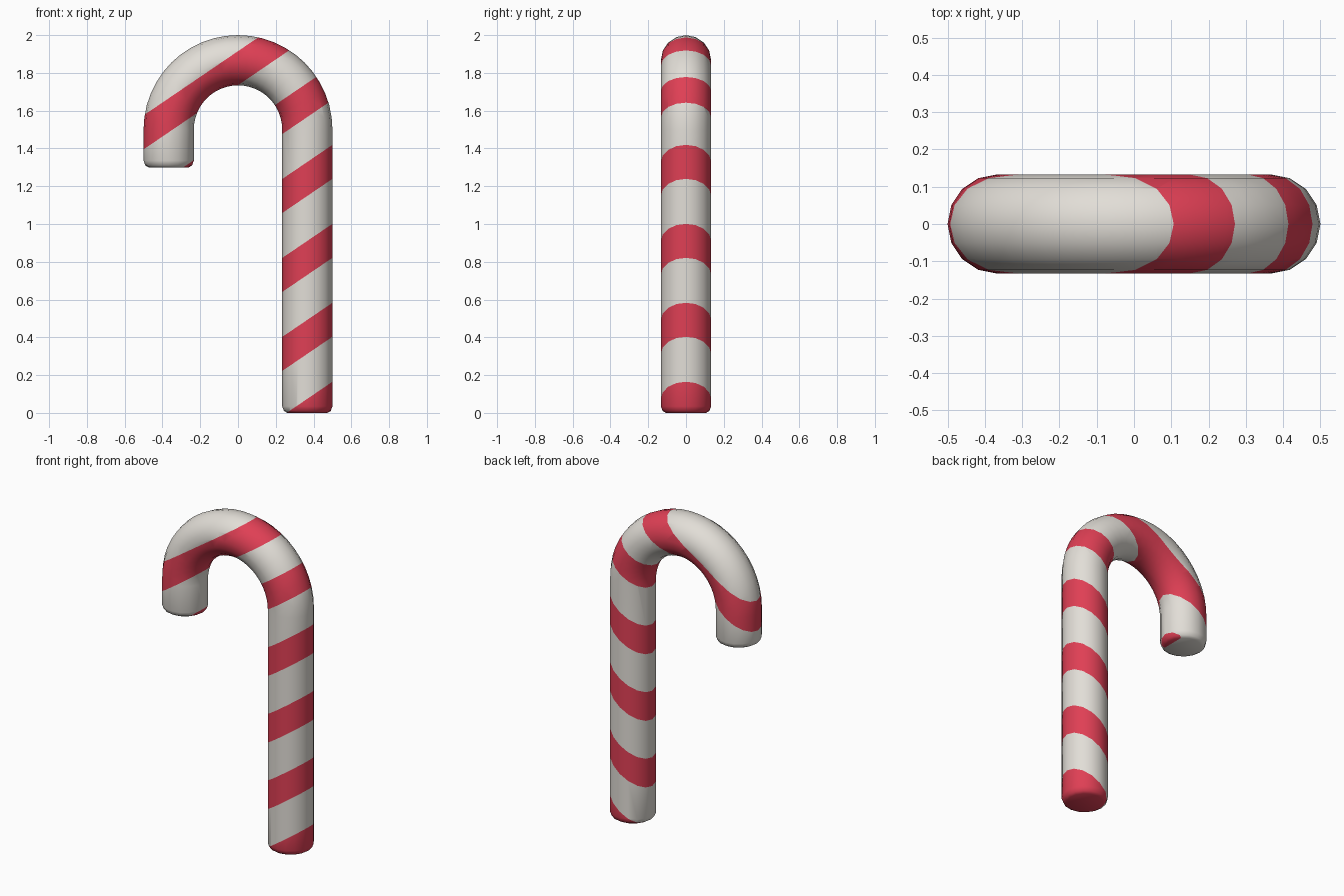
import bpy
import bmesh
from math import sin, cos, pi
from mathutils import Vector

cube = bpy.data.objects.get("Cube")
if cube:
    bpy.data.objects.remove(cube, do_unlink=True)

SIDES = 16
TUBE = 0.133         # tube radius
BEND = 0.367         # centreline radius of the hook
BEND_Z = 1.5         # height where the hook starts
TIP_Z = 1.3          # height of the hook's open end
SLOPE = 0.68         # rise of a stripe across x
FIRST, PITCH, WIDTH = -0.175, 0.418, 0.18


def make_material(name, rgb):
    mat = bpy.data.materials.new(name)
    mat.use_nodes = True
    colour = (*rgb, 1.0)
    mat.diffuse_color = colour
    mat.node_tree.nodes["Principled BSDF"].inputs["Base Color"].default_value = colour
    return mat


# Centreline stations: (centre, outward direction in the xz plane, radius)
tip = [(0.0, 0.8), (0.01, 0.93), (0.035, 1.0)]   # rounded end: height, radius factor
out = Vector((1, 0, 0))
stations = [(Vector((BEND, 0, h)), out, TUBE * f) for h, f in tip]
STEPS = 24
for i in range(STEPS + 1):
    a = pi * i / STEPS
    d = Vector((cos(a), 0, sin(a)))
    stations.append((Vector((0, 0, BEND_Z)) + d * BEND, d, TUBE))
stations += [(Vector((-BEND, 0, TIP_Z + h)), -out, TUBE * f) for h, f in reversed(tip)]

# Sweep the round section along the centreline
bm = bmesh.new()
rings = []
for centre, d, r in stations:
    ring = []
    for k in range(SIDES):
        t = 2 * pi * k / SIDES
        ring.append(bm.verts.new(centre + d * (r * cos(t)) + Vector((0, r * sin(t), 0))))
    rings.append(ring)
for a, b in zip(rings, rings[1:]):
    for k in range(SIDES):
        n = (k + 1) % SIDES
        bm.faces.new((a[k], a[n], b[n], b[k]))
bm.faces.new(rings[0])
bm.faces.new(rings[-1])
bmesh.ops.recalc_face_normals(bm, faces=bm.faces)

# Cut the slanted stripe edges
tops = [FIRST + PITCH * k for k in range(6)]
for top in tops:
    for level in (top, top - WIDTH):
        bmesh.ops.bisect_plane(bm, geom=bm.verts[:] + bm.edges[:] + bm.faces[:],
                               plane_co=(0, 0, level), plane_no=(-SLOPE, 0, 1), dist=1e-5)

# Colour the stripes by slanted height
for f in bm.faces:
    c = f.calc_center_median()
    level = c.z - SLOPE * c.x
    f.material_index = int(any(top - WIDTH < level < top for top in tops))

mesh = bpy.data.meshes.new("candy_cane")
bm.to_mesh(mesh)
bm.free()
mesh.materials.append(make_material("sugar white", (0.76, 0.73, 0.68)))
mesh.materials.append(make_material("peppermint red", (0.74, 0.05, 0.09)))
cane = bpy.data.objects.new("candy_cane", mesh)
bpy.context.scene.collection.objects.link(cane)

bpy.context.view_layer.objects.active = cane
cane.select_set(True)
bpy.ops.object.shade_smooth_by_angle(angle=0.9)
